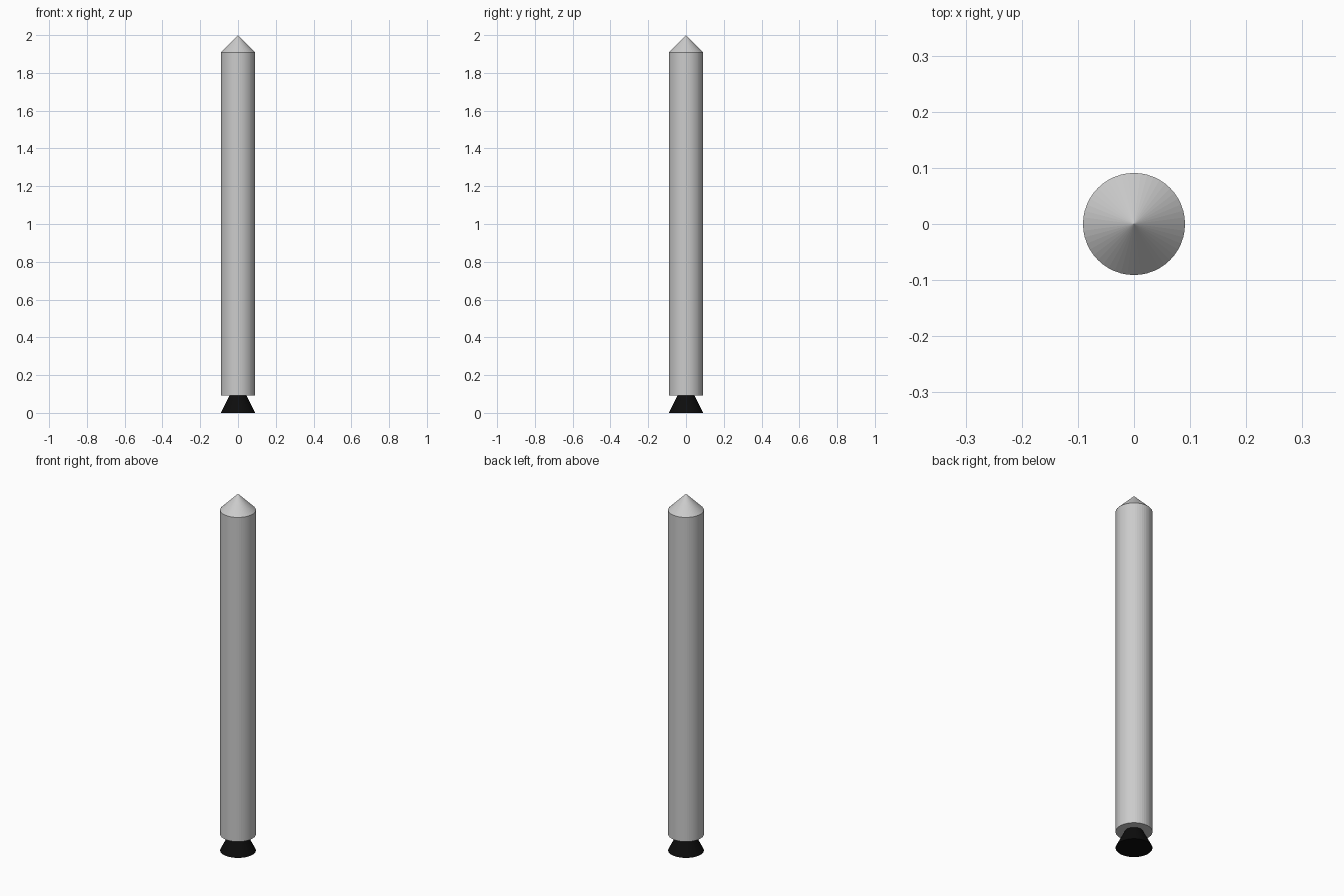
import bpy

if "Cube" in bpy.data.objects:
    bpy.data.objects.remove(bpy.data.objects["Cube"])

U = 1 / 11      # body radius; the whole model is 22 radii tall
SIDES = 48


def frustum(name, r_bottom, r_top, z0, z1, smooth=False):
    bpy.ops.mesh.primitive_cone_add(vertices=SIDES, radius1=r_bottom, radius2=r_top,
                                    depth=z1 - z0, location=(0, 0, (z0 + z1) / 2))
    obj = bpy.context.object
    obj.name = name
    return obj


# Main tube and pointed nose
frustum("body_tube", U, U, U, 21 * U)
frustum("nose_cone", U, 0, 21 * U, 22 * U)

# Black exhaust nozzle: a cone whose tip is buried in the tube
nozzle = frustum("engine_nozzle", U, 0, 0, 2 * U)
black = bpy.data.materials.new("black")
black.diffuse_color = (0.004, 0.004, 0.004, 1)
black.use_nodes = True
black.node_tree.nodes["Principled BSDF"].inputs["Base Color"].default_value = black.diffuse_color
nozzle.data.materials.append(black)
